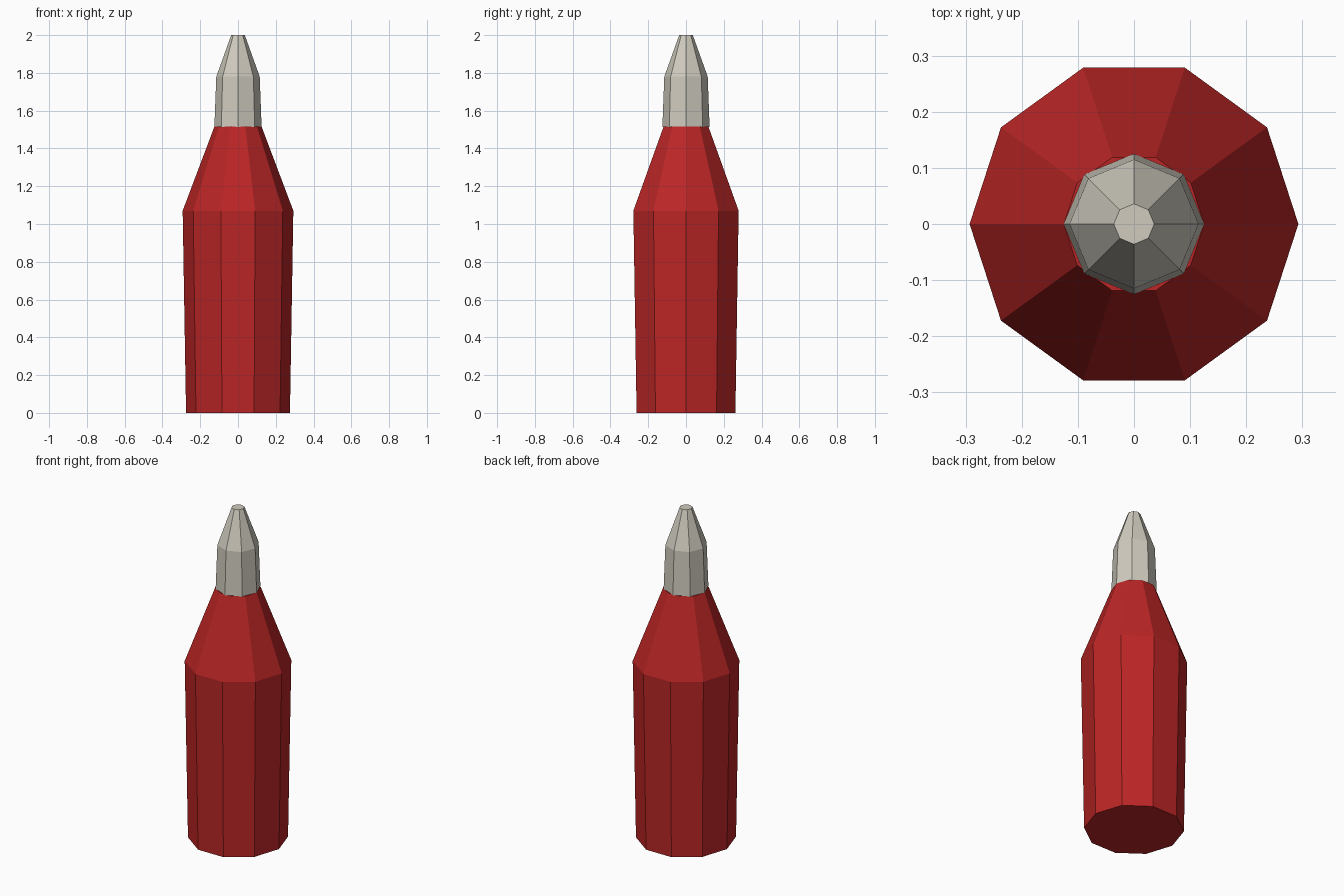
import bpy
import bmesh
from math import cos, sin, tau

cube = bpy.data.objects.get("Cube")
if cube:
    bpy.data.objects.remove(cube, do_unlink=True)


def make_material(name, colour):
    mat = bpy.data.materials.new(name)
    mat.use_nodes = True
    mat.diffuse_color = (*colour, 1)
    bsdf = mat.node_tree.nodes["Principled BSDF"]
    bsdf.inputs["Base Color"].default_value = (*colour, 1)
    return mat


def lathe(name, sides, profile, mat):
    """Faceted solid of revolution from (radius, height) rings, capped at both ends."""
    bm = bmesh.new()
    rings = [[bm.verts.new((r * cos(tau * i / sides), r * sin(tau * i / sides), z))
              for i in range(sides)] for r, z in profile]
    for low, high in zip(rings, rings[1:]):
        for i in range(sides):
            j = (i + 1) % sides
            bm.faces.new((low[i], low[j], high[j], high[i]))
    bm.faces.new(rings[0][::-1])
    bm.faces.new(rings[-1])
    mesh = bpy.data.meshes.new(name)
    bm.to_mesh(mesh)
    bm.free()
    mesh.materials.append(mat)
    obj = bpy.data.objects.new(name, mesh)
    bpy.context.collection.objects.link(obj)
    return obj


red = make_material("red plastic", (0.5, 0.019, 0.019))
ivory = make_material("warm grey", (0.63, 0.60, 0.52))

# Ten-sided bottle body with sloping shoulder
lathe("bottle_body", 10, [(0.275, 0), (0.293, 1.07), (0.125, 1.515)], red)

# Eight-sided nozzle with blunt tip
lathe("nozzle", 8, [(0.125, 1.513), (0.115, 1.78), (0.036, 2)], ivory)
